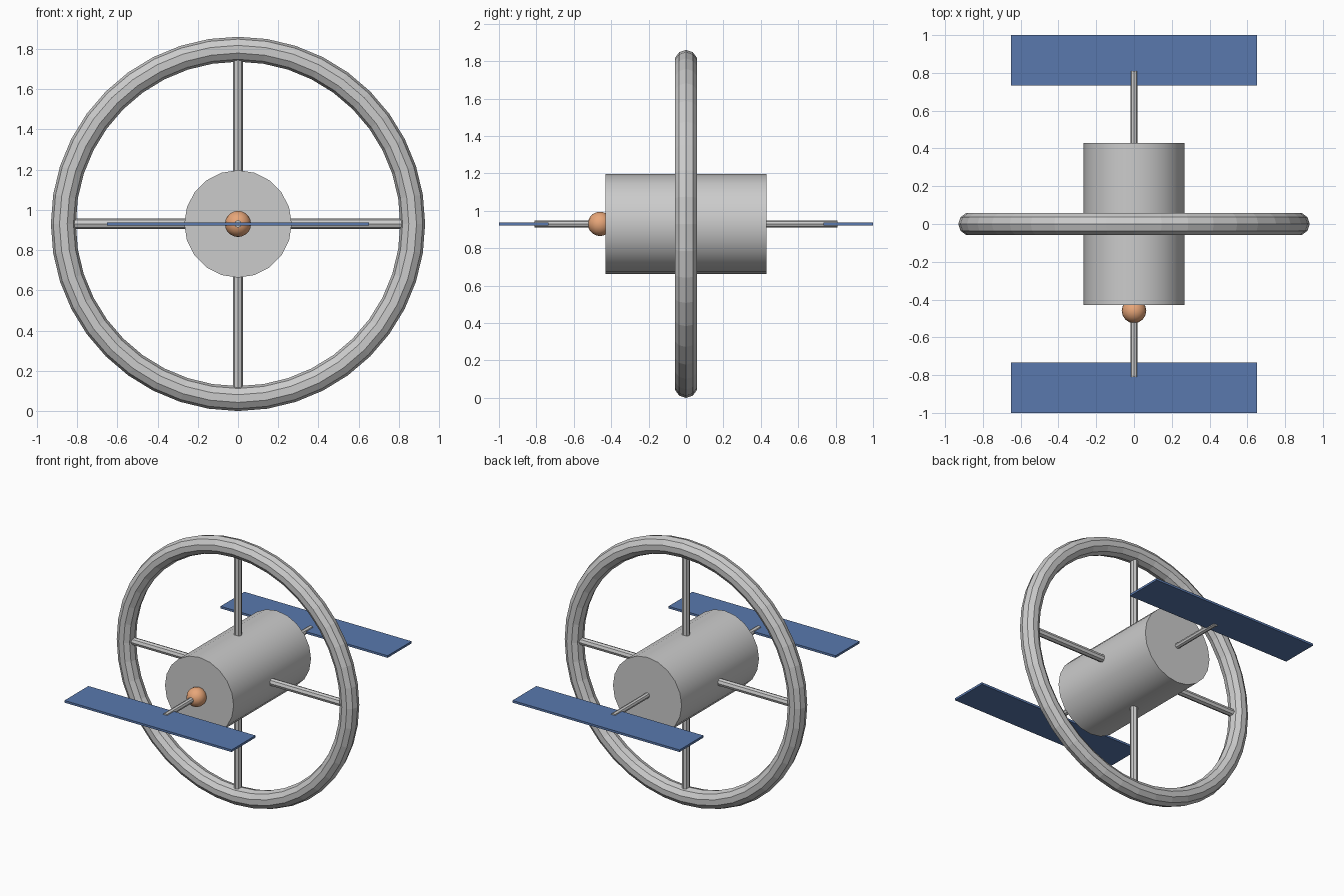
import bpy
from math import pi

if "Cube" in bpy.data.objects:
    bpy.data.objects.remove(bpy.data.objects["Cube"])

CZ = 0.93  # height of the hub axis


def colour(name, rgb):
    m = bpy.data.materials.new(name)
    m.diffuse_color = (*rgb, 1)
    m.use_nodes = True
    m.node_tree.nodes["Principled BSDF"].inputs["Base Color"].default_value = m.diffuse_color
    return m


blue = colour("panel_blue", (0.10, 0.19, 0.42))
orange = colour("dock_orange", (0.80, 0.38, 0.19))


def finish(name, mat=None, smooth=False):
    ob = bpy.context.object
    ob.name = name
    if mat:
        ob.data.materials.append(mat)
    if smooth:
        bpy.ops.object.shade_smooth()
    return ob


def rod(name, radius, length, loc, rot, sides):
    bpy.ops.mesh.primitive_cylinder_add(vertices=sides, radius=radius, depth=length,
                                        location=loc, rotation=rot)
    return finish(name)


# Central hub, lying along y
rod("hub", 0.267, 0.86, (0, 0, CZ), (pi / 2, 0, 0), 20)
bpy.ops.object.shade_smooth_by_angle()

# Habitat ring around the hub
bpy.ops.mesh.primitive_torus_add(major_radius=0.868, minor_radius=0.062,
                                 major_segments=40, minor_segments=10,
                                 location=(0, 0, CZ), rotation=(pi / 2, 0, 0))
finish("ring")

# Four spokes from hub to ring
for i in range(4):
    dx, dz = ((1, 0), (0, 1), (-1, 0), (0, -1))[i]
    rot = (0, pi / 2, 0) if dx else (0, 0, 0)
    rod(f"spoke_{i + 1}", 0.026, 0.64, (dx * 0.51, 0, CZ + dz * 0.51), rot, 8)

# Panel boom and solar panel at each end
for side, s in (("front", -1), ("back", 1)):
    rod(f"{side}_boom", 0.019, 0.42, (0, s * 0.60, CZ), (pi / 2, 0, 0), 8)
    bpy.ops.mesh.primitive_cube_add(size=1, location=(0, s * 0.867, CZ))
    panel = finish(f"{side}_solar_panel", blue)
    panel.scale = (1.30, 0.266, 0.015)

# Docking ball on the front of the hub
bpy.ops.mesh.primitive_uv_sphere_add(segments=16, ring_count=10, radius=0.065,
                                     location=(0, -0.46, CZ))
finish("docking_ball", orange, True)
